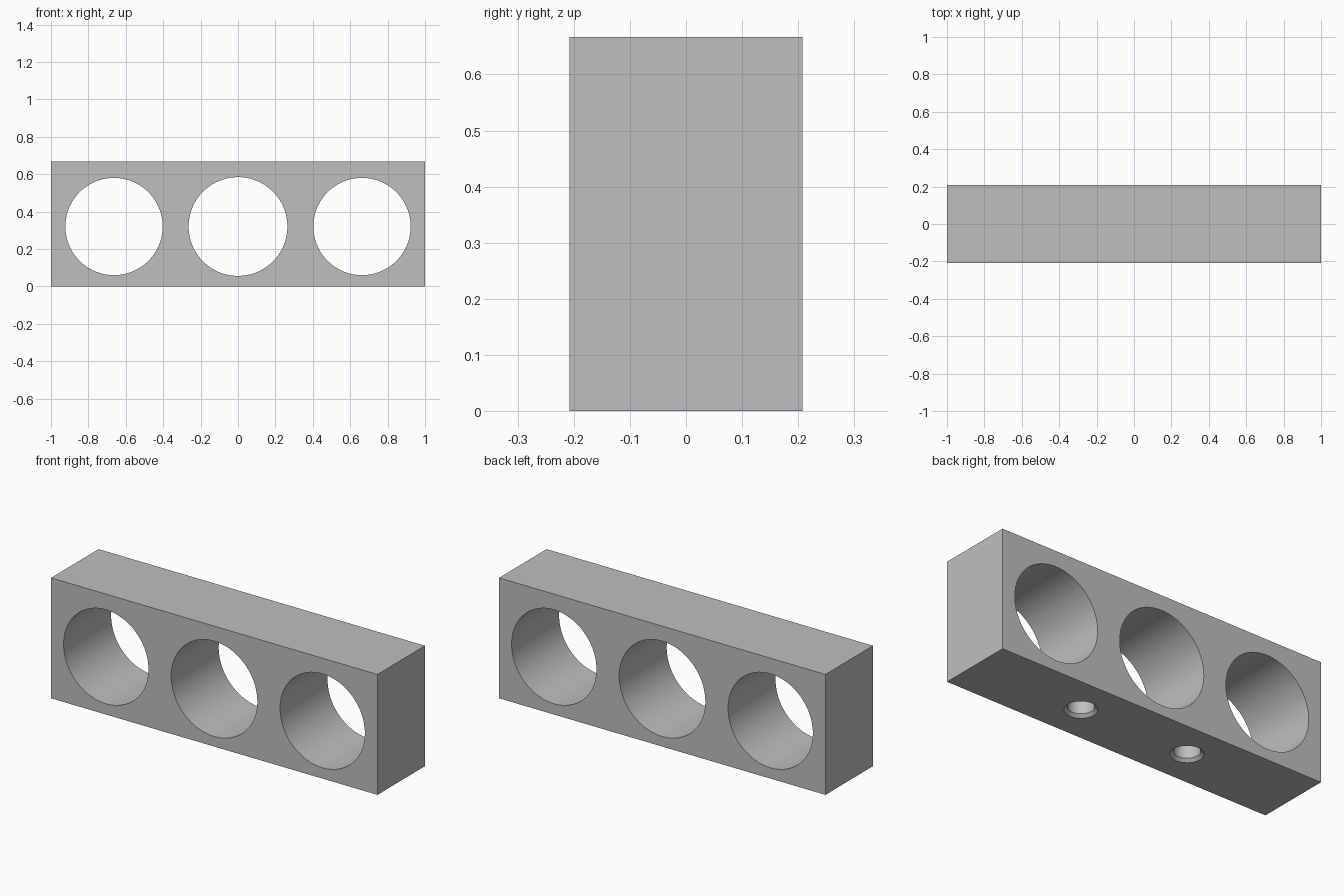
import bpy
from math import radians

cube = bpy.data.objects.get("Cube")
if cube:
    bpy.data.objects.remove(cube, do_unlink=True)

LENGTH, DEPTH, HEIGHT = 2.0, 0.416, 0.667
BORE_Z = 0.32

grey = bpy.data.materials.new("light_grey")
grey.use_nodes = True
grey.diffuse_color = (0.52, 0.52, 0.52, 1)
grey.node_tree.nodes["Principled BSDF"].inputs["Base Color"].default_value = (0.52, 0.52, 0.52, 1)

# Rectangular block
bpy.ops.mesh.primitive_cube_add(size=1, location=(0, 0, HEIGHT / 2))
block = bpy.context.object
block.name = "three_bore_block"
block.scale = (LENGTH, DEPTH, HEIGHT)
bpy.ops.object.transform_apply(location=True, rotation=False, scale=True)
block.data.materials.append(grey)


def cut(name, r_start, r_end, length, location, tilt=0, sides=96):
    """Subtract a cylinder or cone from the block."""
    bpy.ops.mesh.primitive_cone_add(vertices=sides, radius1=r_start, radius2=r_end,
                                    depth=length, location=location, rotation=(tilt, 0, 0))
    cutter = bpy.context.object
    cutter.name = name
    cutter.hide_render = True
    cutter.data.materials.append(grey)
    bpy.context.view_layer.objects.active = block
    mod = block.modifiers.new(name, 'BOOLEAN')
    mod.operation = 'DIFFERENCE'
    mod.solver = 'EXACT'
    mod.object = cutter
    bpy.ops.object.modifier_apply(modifier=name)
    bpy.data.objects.remove(cutter, do_unlink=True)


# Three large bores running front to back
for x, radius in ((-0.663, 0.26), (0, 0.264), (0.663, 0.26)):
    cut("bore_cutter", radius, radius, 1, (x, 0, BORE_Z), radians(90))

# Two chamfered blind holes in the underside, between the bores
HOLE_R, HOLE_DEPTH, CHAMFER, OVERLAP = 0.066, 0.33, 0.016, 0.02
for x in (-0.333, 0.333):
    cut("hole_cutter", HOLE_R, HOLE_R, HOLE_DEPTH + OVERLAP,
        (x, 0, (HOLE_DEPTH - OVERLAP) / 2), sides=48)
    cut("chamfer_cutter", HOLE_R + CHAMFER + OVERLAP, HOLE_R, CHAMFER + OVERLAP,
        (x, 0, (CHAMFER - OVERLAP) / 2), sides=48)

# Smooth bore walls with crisp edges
bpy.ops.object.select_all(action='DESELECT')
block.select_set(True)
bpy.context.view_layer.objects.active = block
bpy.ops.object.shade_smooth_by_angle(angle=radians(30))
